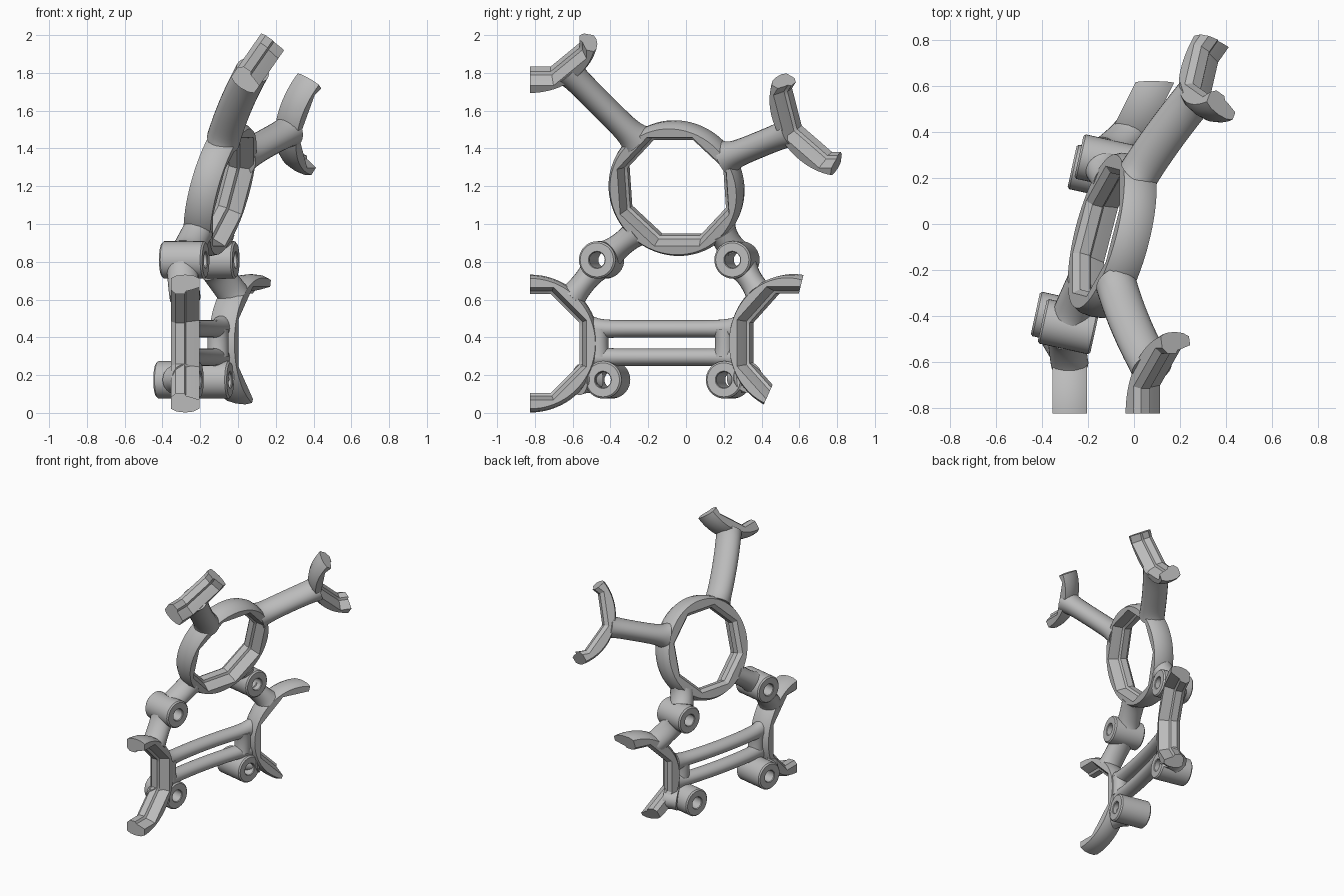
import bpy, bmesh, math
from mathutils import Vector

old = bpy.data.objects.get("Cube")
if old:
    bpy.data.objects.remove(old, do_unlink=True)

grey = bpy.data.materials.new("plain grey")
grey.use_nodes = True
grey.diffuse_color = (0.5, 0.5, 0.5, 1)
grey.node_tree.nodes["Principled BSDF"].inputs["Base Color"].default_value = (0.5, 0.5, 0.5, 1)


def loft(name, loops, closed=False, cuts=(), angle=32):
    """Skin equal point loops, cap open ends, then trim with (point, outward normal) planes."""
    bm = bmesh.new()
    rows = [[bm.verts.new(p) for p in loop] for loop in loops]
    n = len(rows[0])
    for i in range(len(rows) if closed else len(rows) - 1):
        a, b = rows[i], rows[(i + 1) % len(rows)]
        for k in range(n):
            bm.faces.new((a[k], a[(k + 1) % n], b[(k + 1) % n], b[k]))
    if not closed:
        bm.faces.new(rows[0])
        bm.faces.new(rows[-1])
    for point, normal in cuts:
        bmesh.ops.bisect_plane(bm, geom=bm.verts[:] + bm.edges[:] + bm.faces[:],
                               plane_co=point, plane_no=normal, clear_outer=True)
        bmesh.ops.holes_fill(bm, edges=[e for e in bm.edges if e.is_boundary], sides=0)
    bmesh.ops.recalc_face_normals(bm, faces=bm.faces)
    me = bpy.data.meshes.new(name)
    bm.to_mesh(me)
    bm.free()
    me.materials.append(grey)
    ob = bpy.data.objects.new(name, me)
    bpy.context.collection.objects.link(ob)
    bpy.ops.object.select_all(action='DESELECT')
    ob.select_set(True)
    bpy.context.view_layer.objects.active = ob
    bpy.ops.object.shade_smooth_by_angle(angle=math.radians(angle))


class Frame:
    """Tilted circle: centre, axis, and a point lookup by radius, angle and depth."""
    def __init__(self, centre, axis):
        self.c = Vector(centre)
        self.n = Vector(axis).normalized()
        up = Vector((0, 0, 1))
        self.v = (up - up.dot(self.n) * self.n).normalized()
        self.u = self.v.cross(self.n)

    def at(self, r, deg, t=0):
        a = math.radians(deg)
        return self.c + r * (math.cos(a) * self.u + math.sin(a) * self.v) + t * self.n


# Collar section: round outside, stepped octagonal bore (depth, radius)
OUTER = [(-.075, .345), (-.045, .36), (0, .365), (.045, .36), (.075, .345)]
BORE = [(.075, .298), (.03, .283), (.006, .277), (-.004, .262), (-.05, .262), (-.075, .285)]
STEP = 4.5


def collar(name, frame, start, end, cuts=()):
    closed = end - start >= 360
    angles = [k * STEP for k in range(-80, 81) if start + .5 < k * STEP < end - .5]
    angles = [start] + angles + ([] if closed else [end])
    loops = []
    for a in angles:
        octa = 1 / math.cos(math.radians((a + 22.5) % 45 - 22.5))
        loops.append([frame.at(r, a, t) for t, r in OUTER]
                     + [frame.at(r * octa, a, t) for t, r in BORE])
    loft(name, loops, closed, cuts)


def tube(name, start, end, radius, depth, flare_start=0.0, flare_end=0.0):
    """Oval strut: radius in the frame's face, depth along x; bowed slightly, flared at its ends."""
    start, end = Vector(start), Vector(end)
    run = end - start
    length = run.length
    way = run.normalized()
    side = way.cross(Vector((1, 0, 0))).normalized()
    deep = side.cross(way)
    loops = []
    for i in range(21):
        f = i / 20
        mid = start + run * f - Vector((1, 0, 0)) * f * (1 - f) * length ** 2 / 6
        s = (1 + flare_start * math.exp(-f * length / .04)
             + flare_end * math.exp(-(1 - f) * length / .04))
        loops.append([mid + side * radius * s * math.cos(a) + deep * depth * math.sin(a)
                      for a in (math.tau * k / 24 for k in range(24))])
    loft(name, loops, angle=50)


BOSS_AXIS = Vector((1, -.22, 0)).normalized()


def boss(name, mid):
    """Bored screw boss with softened rims."""
    f = Frame(mid, BOSS_AXIS)
    prof = [(-.117, .046), (-.117, .09), (-.108, .099), (.108, .099), (.117, .09),
            (.117, .046), (.112, .042), (-.112, .042)]
    loft(name, [[f.at(r, a, t) for t, r in prof] for a in range(0, 360, 10)], True)
    return Vector(mid)


def to_boss(name, start, mid, radius, flare=.35):
    """Strut that stops at the boss wall so the bore stays open."""
    away = start - mid
    away = (away - away.dot(BOSS_AXIS) * BOSS_AXIS).normalized()
    tube(name, start, mid + away * .068, radius, .082, flare, .25)


# Collars: one full ring and four partial cradles
ring = Frame((-.095, -.05, 1.19), (1, -.26, -.28))
low_front = Frame((-.28, -.825, .367), (1, 0, 0))
low_back = Frame((.068, .57, .37), (1, -.5, 0))
top_back = Frame((.48, .775, 1.6), (.755, -.53, -.41))
top_front = Frame((.222, -.825, 2.02), (.82, 0, -.57))

collar("centre_ring", ring, 0, 360)
collar("lower_front_cradle", low_front, -90, 90)
collar("lower_back_cradle", low_back, 60, 255,
       [((0, .612, .69), (0, .97, -.24)), ((0, .43, .085), (0, .91, -.41))])
collar("upper_back_cradle", top_back, 148, 280, [((.36, .80, 1.35), (.25, .93, -.28))])
collar("upper_front_cradle", top_front, -90, -13)

# Long arms from the ring to the upper cradles
tube("upper_front_arm", ring.at(.33, 127), top_front.at(.32, -52), .069, .09, .4, .25)
tube("upper_back_arm", ring.at(.33, 30), top_back.at(.32, 202), .069, .09, .4, .25)

# Screw bosses
front_upper = boss("front_upper_boss", (-.285, -.447, .81))
back_upper = boss("back_upper_boss", (-.125, .27, .81))
front_lower = boss("front_lower_boss", (-.315, -.415, .175))
back_lower = boss("back_lower_boss", (-.155, .225, .175))

# Short struts joining ring, bosses and lower cradles
to_boss("front_ring_strut", ring.at(.33, 226), front_upper, .062)
to_boss("back_ring_strut", ring.at(.33, 314), back_upper, .062)
to_boss("front_cradle_strut", low_front.at(.325, 48), front_upper, .06)
to_boss("back_cradle_strut", low_back.at(.325, 128), back_upper, .06)
to_boss("front_foot_strut", low_front.at(.325, -36), front_lower, .06)
to_boss("back_foot_strut", low_back.at(.325, 214), back_lower, .06)

# Twin cross bars with end posts that close the slot
front_end, back_end = Vector((-.27, -.5, 0)), Vector((-.09, .27, 0))
for label, z in (("upper", .445), ("lower", .295)):
    lift = Vector((0, 0, z))
    tube(label + "_cross_bar", front_end + lift, back_end + lift, .046, .056, .5, .5)
for label, f in (("front", .05), ("back", .915)):
    p = front_end.lerp(back_end, f)
    tube(label + "_bar_post", p + Vector((0, 0, .295)), p + Vector((0, 0, .445)), .046, .056, .3, .3)
